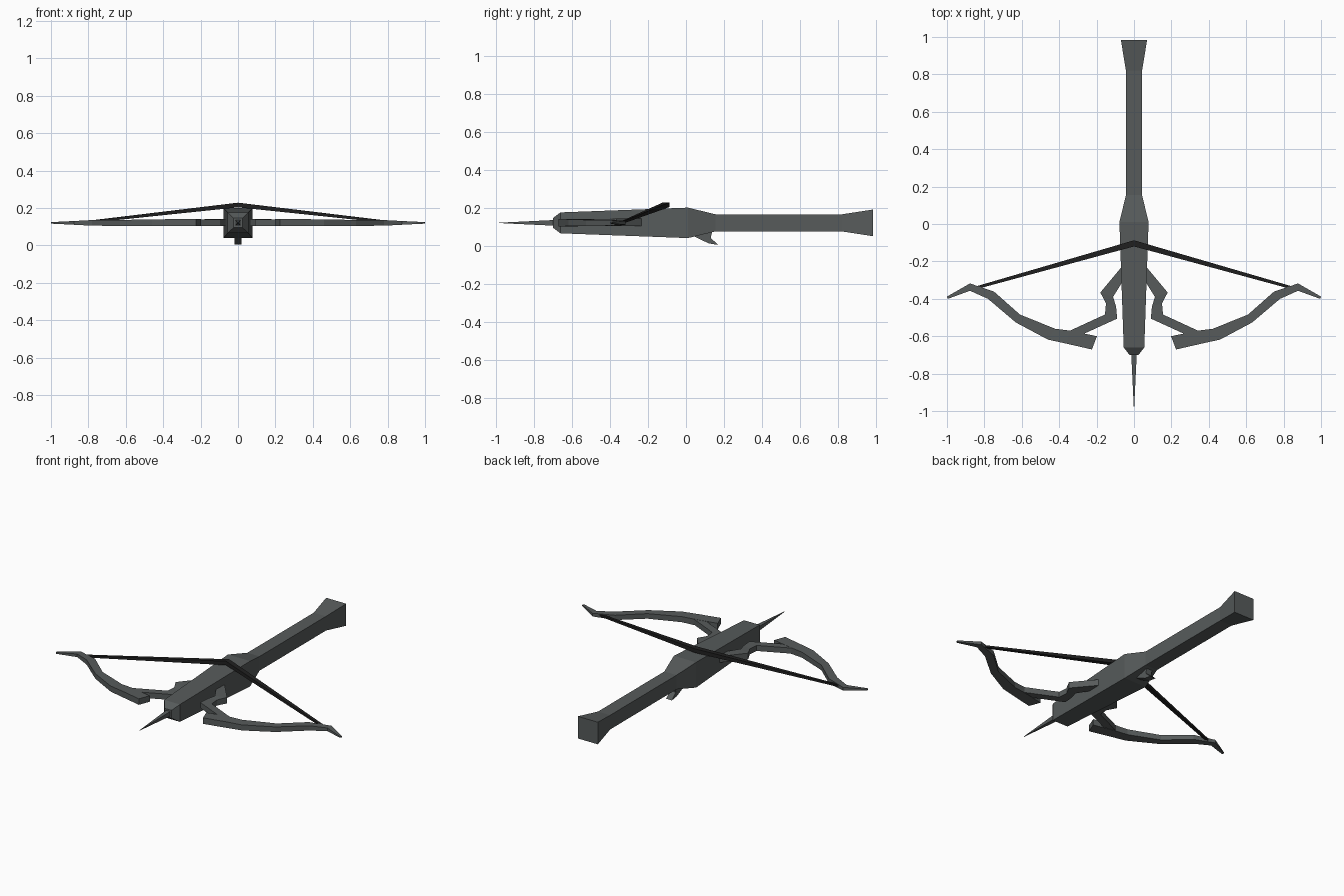
import bpy
import bmesh

cube = bpy.data.objects.get("Cube")
if cube:
    bpy.data.objects.remove(cube, do_unlink=True)


def material(name, colour):
    mat = bpy.data.materials.new(name)
    mat.use_nodes = True
    mat.diffuse_color = colour
    bsdf = mat.node_tree.nodes["Principled BSDF"]
    bsdf.inputs["Base Color"].default_value = colour
    bsdf.inputs["Roughness"].default_value = 0.8
    return mat


GREY = material("dark grey", (0.095, 0.105, 0.105, 1))
BLACK = material("string black", (0.014, 0.014, 0.014, 1))


def loft(name, rings, mat):
    """Skin a row of equal-sided rings and cap both ends."""
    bm = bmesh.new()
    rows = [[bm.verts.new(p) for p in ring] for ring in rings]
    for a, b in zip(rows, rows[1:]):
        n = len(a)
        for i in range(n):
            j = (i + 1) % n
            bm.faces.new((a[i], a[j], b[j], b[i]))
    bm.faces.new(rows[0])
    bm.faces.new(rows[-1])
    bmesh.ops.remove_doubles(bm, verts=bm.verts, dist=0.0005)
    bmesh.ops.recalc_face_normals(bm, faces=bm.faces)
    mesh = bpy.data.meshes.new(name)
    bm.to_mesh(mesh)
    bm.free()
    mesh.materials.append(mat)
    obj = bpy.data.objects.new(name, mesh)
    bpy.context.collection.objects.link(obj)
    return obj


def block(name, stations, mat):
    """Rectangular sections along y: (y, half width, low z, high z)."""
    return loft(name, [[(-w, y, lo), (w, y, lo), (w, y, hi), (-w, y, hi)]
                       for y, w, lo, hi in stations], mat)


def strip(name, stations, mat, side):
    """Flat bar: (back x, back y, front x, front y, low z, high z)."""
    return loft(name, [[(side * bx, by, lo), (side * fx, fy, lo),
                        (side * fx, fy, hi), (side * bx, by, hi)]
                       for bx, by, fx, fy, lo, hi in stations], mat)


# Stock with flared butt and chamfered nose
block("stock", [(0.983, 0.07, 0.05, 0.19), (0.82, 0.043, 0.075, 0.165),
                (0.155, 0.043, 0.075, 0.165), (0.01, 0.078, 0.04, 0.20),
                (-0.66, 0.055, 0.065, 0.175), (-0.70, 0.024, 0.095, 0.145)], GREY)

# Front spike
block("spike", [(-0.69, 0.015, 0.105, 0.135), (-0.983, 0.001, 0.119, 0.121)], GREY)

# Trigger: side profile extruded across x
trigger = [(0.02, 0.06), (0.06, 0.04), (0.12, 0.012), (0.17, 0.004),
           (0.13, 0.04), (0.14, 0.085)]
loft("trigger", [[(x, y, z) for y, z in trigger] for x in (-0.02, 0.02)], GREY)

# Bow limbs, braces and string halves, mirrored
limb = [(1.0, -0.388, 0.995, -0.40, 0.116, 0.124),
        (0.877, -0.318, 0.877, -0.357, 0.11, 0.13),
        (0.749, -0.361, 0.781, -0.40, 0.105, 0.135),
        (0.61, -0.484, 0.631, -0.527, 0.104, 0.136),
        (0.422, -0.56, 0.46, -0.618, 0.103, 0.138),
        (0.342, -0.57, 0.36, -0.64, 0.102, 0.14),
        (0.198, -0.60, 0.225, -0.671, 0.102, 0.14)]
brace = [(0.05, -0.21, 0.05, -0.29, 0.103, 0.142),
         (0.18, -0.366, 0.112, -0.39, 0.103, 0.142),
         (0.15, -0.425, 0.096, -0.44, 0.104, 0.139),
         (0.155, -0.484, 0.09, -0.506, 0.104, 0.139),
         (0.342, -0.57, 0.29, -0.597, 0.104, 0.139)]
string = [(0.0, -0.087, 0.0, -0.12, 0.203, 0.228),
          (0.84, -0.332, 0.83, -0.345, 0.116, 0.127)]
for label, side in (("left", 1), ("right", -1)):
    strip(label + "_limb", limb, GREY, side)
    strip(label + "_brace", brace, GREY, side)
    strip(label + "_string", string, BLACK, side)
